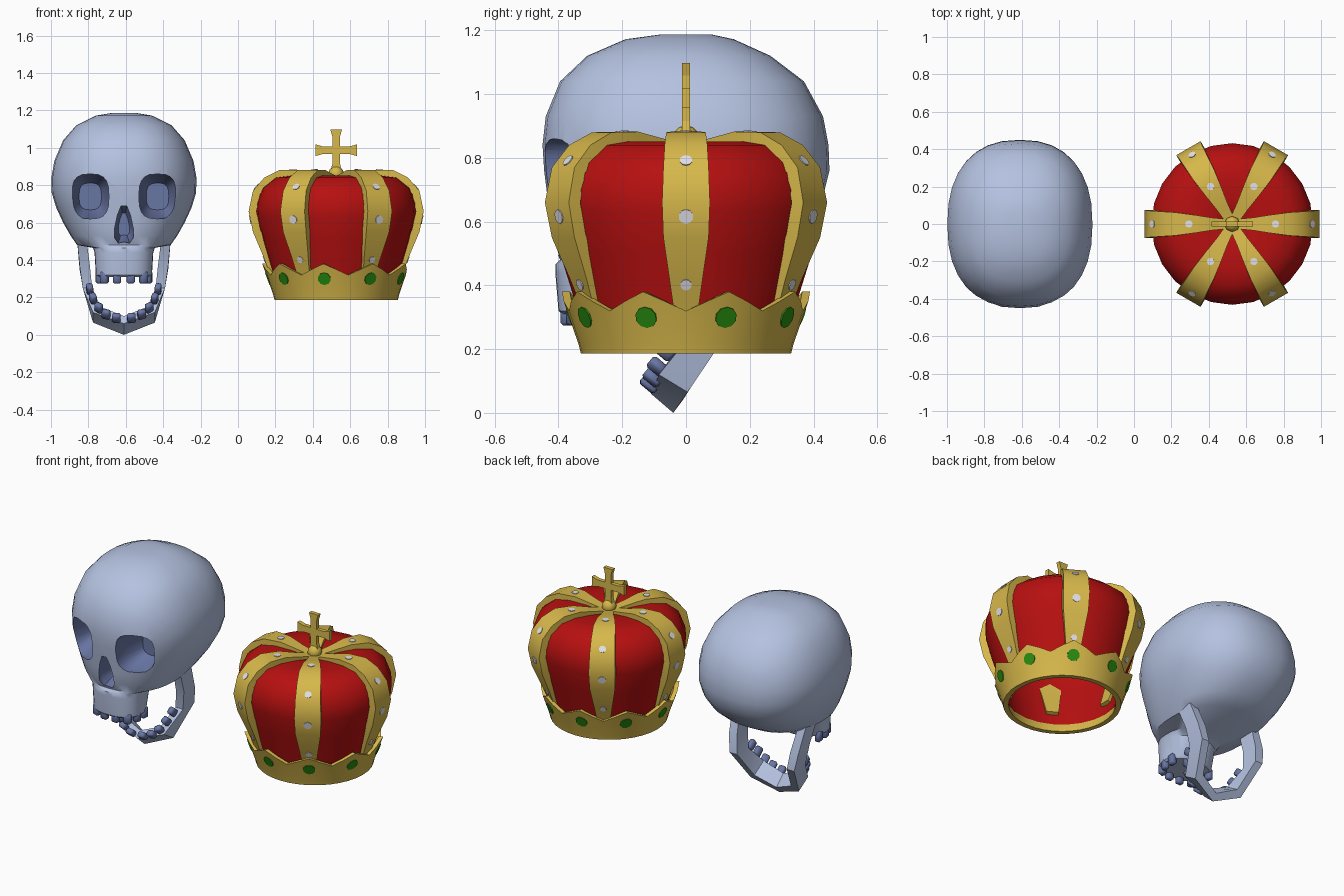
import bpy, bmesh, math
from mathutils import Vector, Matrix

if "Cube" in bpy.data.objects:
    bpy.data.objects.remove(bpy.data.objects["Cube"])

SX, CX = -0.61, 0.525   # skull and crown centres on x


def material(name, rgb):
    m = bpy.data.materials.new(name)
    m.diffuse_color = (*rgb, 1)
    m.use_nodes = True
    m.node_tree.nodes["Principled BSDF"].inputs["Base Color"].default_value = m.diffuse_color
    return m


BONE = material("pale_bone", (0.46, 0.54, 0.75))
SLATE = material("slate_blue", (0.14, 0.18, 0.37))
GOLD = material("gold", (0.68, 0.48, 0.07))
RED = material("red_velvet", (0.47, 0.005, 0.005))
GREEN = material("green_gem", (0.022, 0.27, 0.005))
WHITE = material("white_stud", (0.75, 0.75, 0.8))


def loft(bm, rings, closed=False):
    """Skin a list of equal-length point loops; cap the ends unless closed."""
    vs = [[bm.verts.new(p) for p in r] for r in rings]
    n = len(vs[0])
    pairs = list(zip(vs, vs[1:])) + ([(vs[-1], vs[0])] if closed else [])
    for a, b in pairs:
        for i in range(n):
            j = (i + 1) % n
            bm.faces.new((a[i], a[j], b[j], b[i]))
    if not closed:
        bm.faces.new(vs[0])
        bm.faces.new(vs[-1])


def shade(ob, angle):
    bpy.ops.object.select_all(action='DESELECT')
    ob.select_set(True)
    bpy.context.view_layer.objects.active = ob
    bpy.ops.object.shade_smooth_by_angle(angle=math.radians(angle))


def finish(bm, name, mats, angle=0):
    bmesh.ops.recalc_face_normals(bm, faces=bm.faces)
    me = bpy.data.meshes.new(name)
    bm.to_mesh(me)
    bm.free()
    for m in mats:
        me.materials.append(m)
    ob = bpy.data.objects.new(name, me)
    bpy.context.collection.objects.link(ob)
    if angle:
        shade(ob, angle)
    return ob


def spow(v, n):
    return math.copysign(abs(v) ** (2 / n), v)


def oval(hx, hy, n, count):
    return [(hx * spow(math.cos(t), n), hy * spow(math.sin(t), n))
            for t in (2 * math.pi * i / count for i in range(count))]


def disc(bm, pos, normal, r, depth, sides=10):
    m = Matrix.Translation(pos) @ Vector(normal).to_track_quat('Z', 'Y').to_matrix().to_4x4()
    bmesh.ops.create_cone(bm, cap_ends=True, segments=sides, radius1=r, radius2=r,
                          depth=depth, matrix=m)


def polar(a, r, z):
    return Vector((CX + r * math.cos(a), r * math.sin(a), z))


# ---- Skull: cranium, cheeks and upper jaw as one loft (z, half width, front y, back y)
levels = [(1.187, .06, -.08, .08), (1.172, .15, -.19, .15), (1.12, .255, -.31, .265),
          (1.04, .325, -.395, .37), (.93, .372, -.44, .43), (.84, .388, -.45, .447),
          (.76, .386, -.445, .45), (.68, .362, -.435, .43), (.60, .325, -.425, .375),
          (.53, .285, -.415, .29), (.48, .25, -.395, .20), (.465, .165, -.41, -.08),
          (.44, .157, -.41, -.13), (.32, .15, -.40, -.16), (.31, .14, -.39, -.17)]
bm = bmesh.new()
loft(bm, [[(SX + x, y + (f + b) / 2, z) for x, y in oval(w, (b - f) / 2, 2.35, 32)]
          for z, w, f, b in levels])
skull = finish(bm, "skull", [BONE, SLATE])


# Sockets cut into the face
def cutter(name, shape, cx, cz, steps):
    bm = bmesh.new()
    loft(bm, [[(SX + cx + x * s, y, cz + z * s) for x, z in shape] for y, s in steps])
    for f in bm.faces:
        f.material_index = 1
    ob = finish(bm, name, [BONE, SLATE])
    ob.hide_render = True
    mod = skull.modifiers.new(name, 'BOOLEAN')
    mod.operation, mod.solver, mod.object = 'DIFFERENCE', 'EXACT', ob
    return ob


eye = oval(.1, .12, 2.9, 20)
nose = [(-.015, .1), (.015, .1), (.035, .05), (.05, -.02), (.05, -.07), (.03, -.1),
        (.008, -.095), (-.008, -.095), (-.03, -.1), (-.05, -.07), (-.05, -.02), (-.035, .05)]
cutters = [cutter("eye_cutter", eye, s * .18, .74, [(-.6, 1), (-.35, 1), (-.23, .6)])
           for s in (-1, 1)]
cutters.append(cutter("nose_cutter", nose, 0, .59, [(-.6, 1), (-.38, 1), (-.3, .6)]))
deps = bpy.context.evaluated_depsgraph_get()
cut = bpy.data.meshes.new_from_object(skull.evaluated_get(deps))
skull.modifiers.clear()
skull.data = cut
for c in cutters:
    bpy.data.objects.remove(c)
shade(skull, 40)

# Open lower jaw: x, lower edge (y, z), upper edge (y, z), offset to the inner face
half = [(.25, (.06, .5), (-.05, .51), (-.05, 0, 0)),
        (.237, (.115, .35), (.005, .37), (-.055, 0, 0)),
        (.22, (.13, .25), (.02, .25), (-.05, 0, 0)),
        (.165, (.005, .065), (-.085, .12), (-.04, .02, .03)),
        (0, (-.04, 0), (-.11, .06), (0, .03, .04))]
rings = []
for s, part in ((1, half), (-1, half[-2::-1])):
    for x, lo, up, off in part:
        o = Vector((s * off[0], off[1], off[2]))
        a, b = Vector((SX + s * x, *lo)), Vector((SX + s * x, *up))
        rings.append([a, b, b + o, a + o])
bm = bmesh.new()
loft(bm, rings)
bmesh.ops.triangulate(bm, faces=bm.faces)
finish(bm, "lower_jaw", [BONE], 25)


# Teeth
def tooth(bm, pos, size, tilt, turn):
    m = (Matrix.Translation(pos) @ Matrix.Rotation(tilt, 4, 'X') @ Matrix.Rotation(turn, 4, 'Z')
         @ Matrix.Diagonal((*size, 1)))
    bmesh.ops.create_cube(bm, size=1, matrix=m)


upper = [(.037, -.375, 0), (.105, -.355, .4), (.13, -.3, 1.3), (.133, -.235, 1.5)]
lower = [(.04, -.115, .09, .1), (.095, -.105, .11, .3), (.135, -.09, .145, .6),
         (.165, -.065, .195, 1.2), (.183, -.03, .245, 1.4)]
up_bm, lo_bm = bmesh.new(), bmesh.new()
for s in (-1, 1):
    for x, y, t in upper:
        tooth(up_bm, (SX + s * x, y, .307), (.044, .036, .065), 0, s * t)
    for x, y, z, t in lower:
        tooth(lo_bm, (SX + s * x, y, z), (.044, .034, .06), math.radians(50), s * t)
for bm, name in ((up_bm, "upper_teeth"), (lo_bm, "lower_teeth")):
    bmesh.ops.bevel(bm, geom=bm.edges[:], offset=.008, segments=1, affect='EDGES')
    finish(bm, name, [SLATE], 50)

# ---- Crown: zigzag band with nine points
bm = bmesh.new()
rings = []
for i in range(36):
    a = math.radians(20 + i * 10)
    zt = (.38, .35, .32, .35)[i % 4]
    rt = .335 + .375 * (zt - .22)
    rings.append([polar(a, r, z) for r, z in
                  ((.33, .187), (.337, .215), (rt, zt), (rt - .025, zt), (.305, .215), (.30, .187))])
loft(bm, rings, closed=True)
finish(bm, "crown_band", [GOLD], 25)

# Gems show on both sides of the band
bm = bmesh.new()
for i in range(9):
    a = math.radians(20 + i * 40)
    n = (math.cos(a), math.sin(a), -.375)
    disc(bm, polar(a, .3655, .3), n, .035, .007)
    disc(bm, polar(a, .337, .3), n, .03, .007)
finish(bm, "band_gems", [GREEN])

# Puffed cap, hollow from below, dipping at the top
cap = [(.325, .25), (.345, .34), (.395, .5), (.428, .63), (.432, .7), (.4, .785),
       (.33, .84), (.24, .852), (.14, .845), (.03, .83)]
bm = bmesh.new()
outer = [[polar(2 * math.pi * i / 24, r, z) for i in range(24)] for r, z in cap]
inner = [[polar(2 * math.pi * i / 24, max(r - .012, .01), z - .012) for i in range(24)]
         for r, z in reversed(cap)]
loft(bm, outer + inner, closed=True)
finish(bm, "velvet_cap", [RED], 50)

# Six arches with studs (radius, z, half width)
arch = [(.345, .3, .035), (.39, .42, .052), (.445, .55, .071), (.468, .66, .075),
        (.445, .77, .071), (.385, .84, .067), (.305, .88, .062), (.2, .882, .048),
        (.11, .862, .034), (.02, .845, .025)]
studs = [(0, .85, .018), (2, .6, .023), (4, .3, .02), (6, .7, .02)]
a_bm, s_bm = bmesh.new(), bmesh.new()
for k in range(6):
    a = math.pi / 3 * k
    side = Vector((-math.sin(a), math.cos(a), 0))
    rings = []
    for i, (r, z, w) in enumerate(arch):
        p, q = arch[max(i - 1, 0)], arch[min(i + 1, 9)]
        d = Vector((q[1] - p[1], p[0] - q[0])).normalized() * .042
        o, n = polar(a, r, z), polar(a, max(r - d.x, .01), z - d.y)
        rings.append([o - side * w, o + side * w, n + side * w, n - side * w])
    loft(a_bm, rings)
    for i, t, rad in studs:
        p, q = Vector(arch[i][:2]), Vector(arch[i + 1][:2])
        m, d = p.lerp(q, t), q - p
        disc(s_bm, polar(a, m.x, m.y), (d.y * math.cos(a), d.y * math.sin(a), -d.x), rad, .007)
finish(a_bm, "crown_arches", [GOLD], 35)
finish(s_bm, "arch_studs", [WHITE])

# Ball and flared cross on top
bm = bmesh.new()
bmesh.ops.create_uvsphere(bm, u_segments=8, v_segments=6, radius=.042,
                          matrix=Matrix.Translation((CX, 0, .86)))
finish(bm, "top_ball", [GOLD], 60)
c, e, l = .02, .031, .11
quarter = [(c, c), (c, l * .65), (e, l), (-e, l), (-c, l * .65)]
outline = []
for k in range(4):
    co, si = math.cos(k * math.pi / 2), math.sin(k * math.pi / 2)
    outline += [(x * co - z * si, x * si + z * co) for x, z in quarter]
bm = bmesh.new()
loft(bm, [[(CX + x, y, .987 + z) for x, z in outline] for y in (-.0125, .0125)])
finish(bm, "top_cross", [GOLD])
